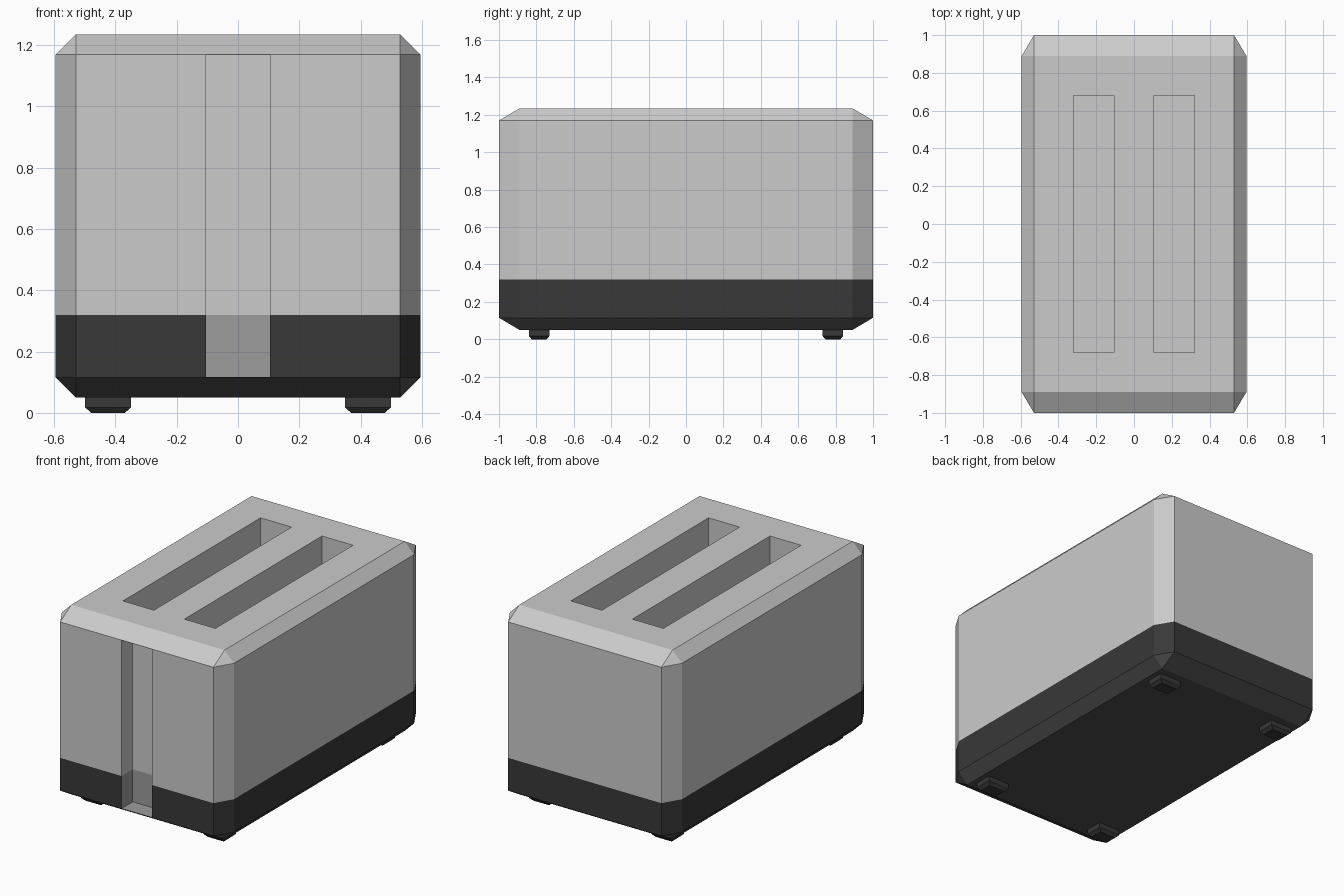
import bpy, bmesh
from mathutils import Vector

if "Cube" in bpy.data.objects:
    bpy.data.objects.remove(bpy.data.objects["Cube"])

SEAM = 0.32       # height of the dark base band
BEVEL = 0.055     # chamfer as a fraction of the body size


def material(name, v):
    m = bpy.data.materials.new(name)
    m.diffuse_color = (v, v, v, 1)
    m.use_nodes = True
    m.node_tree.nodes["Principled BSDF"].inputs["Base Color"].default_value = m.diffuse_color
    return m


def box(name, lo, hi, bevel=0.0):
    """Box between two corners; the bevel stretches with the box."""
    lo, hi = Vector(lo), Vector(hi)
    bm = bmesh.new()
    bmesh.ops.create_cube(bm, size=1)
    if bevel:
        bmesh.ops.bevel(bm, geom=bm.edges[:], offset=bevel, segments=1,
                        affect='EDGES')
    bmesh.ops.scale(bm, vec=hi - lo, verts=bm.verts)
    bmesh.ops.translate(bm, vec=(lo + hi) / 2, verts=bm.verts)
    me = bpy.data.meshes.new(name)
    bm.to_mesh(me)
    bm.free()
    ob = bpy.data.objects.new(name, me)
    bpy.context.collection.objects.link(ob)
    return ob


# Toaster body with chamfered edges
body = box("body", (-0.595, -1, 0.05), (0.595, 1, 1.235), BEVEL)

# Bread slots and the lever channel in the front
cutters = [box("slot_cutter", (min(s * 0.105, s * 0.32), -0.68, 0.4),
               (max(s * 0.105, s * 0.32), 0.68, 1.4)) for s in (-1, 1)]
cutters.append(box("channel_cutter", (-0.105, -1.1, 0.117), (0.105, -0.89, 1.168)))
for c in cutters:
    mod = body.modifiers.new(c.name, 'BOOLEAN')
    mod.operation, mod.solver, mod.object = 'DIFFERENCE', 'EXACT', c

# Bake the cuts, then remove the cutters
dg = bpy.context.evaluated_depsgraph_get()
mesh = bpy.data.meshes.new_from_object(body.evaluated_get(dg))
body.modifiers.clear()
body.data = mesh
for c in cutters:
    bpy.data.objects.remove(c)

# Body colours: grey shell, dark base, paler channel foot, underside
mesh.materials.clear()
dark = material("dark_base", 0.04)
for m in (material("shell_grey", 0.8), dark,
          material("channel_grey", 0.335), material("underside", 0.075)):
    mesh.materials.append(m)
bm = bmesh.new()
bm.from_mesh(mesh)
bmesh.ops.bisect_plane(bm, geom=bm.verts[:] + bm.edges[:] + bm.faces[:],
                       plane_co=(0, 0, SEAM), plane_no=(0, 0, 1))
bm.normal_update()
for f in bm.faces:
    c = f.calc_center_median()
    in_channel = abs(c.x) < 0.11 and -0.99 < c.y < -0.88 and c.z > 0.1
    if c.z > SEAM:
        f.material_index = 0
    elif in_channel:
        f.material_index = 2
    else:
        f.material_index = 3 if f.normal.z < -0.3 else 1
    f.smooth = False
bm.to_mesh(mesh)
bm.free()

# Four feet, tapered at the bottom
for sx, side in ((-1, "left"), (1, "right")):
    for sy, end in ((-1, "front"), (1, "back")):
        x, y = sx * 0.424, sy * 0.785
        foot = box(f"foot_{end}_{side}", (x - 0.075, y - 0.055, 0.018),
                   (x + 0.075, y + 0.055, 0.055))
        bm = bmesh.new()
        bm.from_mesh(foot.data)
        bm.faces.ensure_lookup_table()
        bottom = min(bm.faces, key=lambda f: f.calc_center_median().z)
        new = bmesh.ops.extrude_discrete_faces(bm, faces=[bottom])["faces"][0]
        for v in new.verts:
            v.co = (x + (v.co.x - x) * 0.73, y + (v.co.y - y) * 0.73, 0)
        bm.to_mesh(foot.data)
        bm.free()
        foot.data.materials.append(dark)
